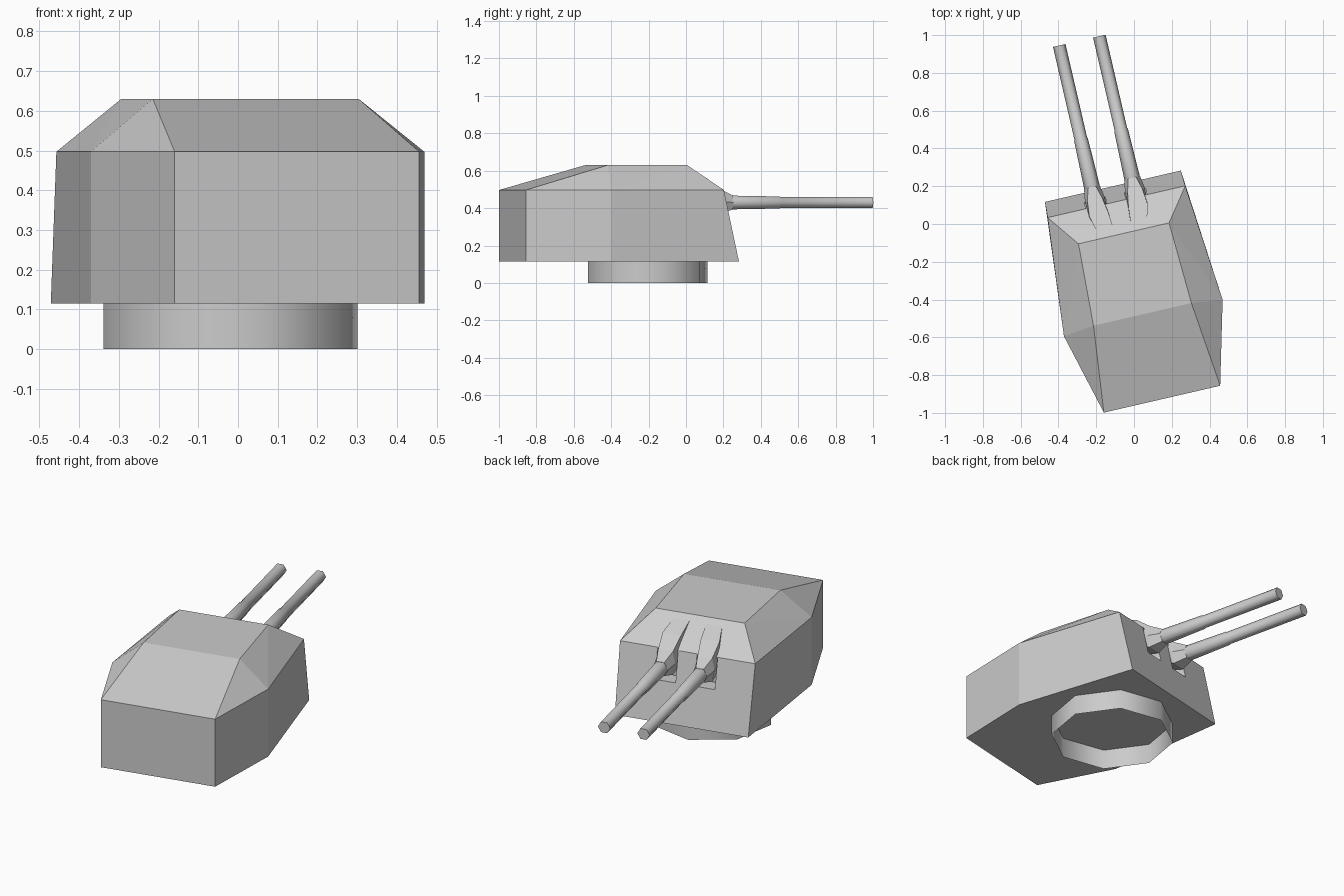
import bpy, bmesh, math
from mathutils import Matrix

if "Cube" in bpy.data.objects:
    bpy.data.objects.remove(bpy.data.objects["Cube"])

# The turret is built facing +y around its own axis, then turned 13 degrees
TURN = Matrix.Rotation(math.radians(13), 4, 'Z') @ Matrix.Translation((-0.064, 0, 0))


def build(name, verts, faces, smooth=()):
    bm = bmesh.new()
    vs = [bm.verts.new(v) for v in verts]
    for i, f in enumerate(faces):
        face = bm.faces.new([vs[k] for k in f])
        face.smooth = i in smooth
    bmesh.ops.recalc_face_normals(bm, faces=bm.faces)
    bm.transform(TURN)
    mesh = bpy.data.meshes.new(name)
    bm.to_mesh(mesh)
    bm.free()
    ob = bpy.data.objects.new(name, mesh)
    bpy.context.collection.objects.link(ob)
    return ob


def loft(name, rings, caps=True, smooth=True):
    n = len(rings[0])
    verts = [p for r in rings for p in r]
    faces = []
    for j in range(len(rings) - 1):
        for i in range(n):
            k = (i + 1) % n
            faces.append((j * n + i, j * n + k, (j + 1) * n + k, (j + 1) * n + i))
    sides = range(len(faces)) if smooth else ()
    if caps:
        faces += [tuple(range(n)), tuple(range(len(verts) - n, len(verts)))]
    return build(name, verts, faces, sides)


def six(u, v, z, w, h, k=0.5):
    # six-point section across the gun axis; k=0.5 is a hexagon, k=1 a box
    return [(u + a * w, v, z + b * h) for a, b in
            ((1, 0), (k, 1), (-k, 1), (-1, 0), (-k, -1), (k, -1))]


# Armoured hull: lower outline, shoulder outline and roof
def outline(rows, z):
    return [(w, y, z) for w, y in rows] + [(-w, y, z) for w, y in reversed(rows)]


low = outline([(.369, .22), (.431, -.496), (.316, -.937)], .115)
mid = outline([(.374, .136), (.431, -.496), (.316, -.937)], .497)
roof = outline([(.246, -.036), (.266, -.476)], .63)
faces = [tuple(range(6)), (12, 13, 14, 15)]
faces += [(i, (i + 1) % 6, 6 + (i + 1) % 6, 6 + i) for i in range(6)]
faces += [(6, 11, 15, 12), (8, 9, 14, 13),
          (6, 7, 12), (7, 13, 12), (7, 8, 13),
          (11, 10, 15), (10, 14, 15), (10, 9, 14)]
hull = build("hull", low + mid + roof, faces)

# Open octagonal mounting ring
loft("mounting_ring",
     [[(.328 * math.cos(i * math.pi / 4), -.195 + .328 * math.sin(i * math.pi / 4), z)
       for i in range(8)] for z in (0, .115)], caps=False)

for side, tag in ((-1, "left"), (1, "right")):
    u = side * .109
    # Slot in the front plate for the gun
    cutter = loft("slot_cutter_" + tag,
                  [six(u, v, .41, .057, .08, 1) for v in (.09, .4)], smooth=False)
    cutter.hide_render = True
    cutter.hide_viewport = True
    cut = hull.modifiers.new("slot_" + tag, 'BOOLEAN')
    cut.operation = 'DIFFERENCE'
    cut.solver = 'EXACT'
    cut.object = cutter

    # Gun shield: sloping slab in the roof that narrows to a collar
    loft("gun_shield_" + tag, [
        six(side * .091, -.003, .53, .044, .075, 1),
        six(side * .106, .09, .48, .054, .082, .95),
        six(u, .17, .437, .054, .065, .75),
        six(u, .24, .43, .043, .038)], smooth=False)

    # Stepped six-sided barrel
    loft("barrel_" + tag, [six(u, v, .43, r, r * .866) for v, r in
                           ((.15, .042), (.25, .042), (.50, .037), (.505, .034), (1.01, .034))])
